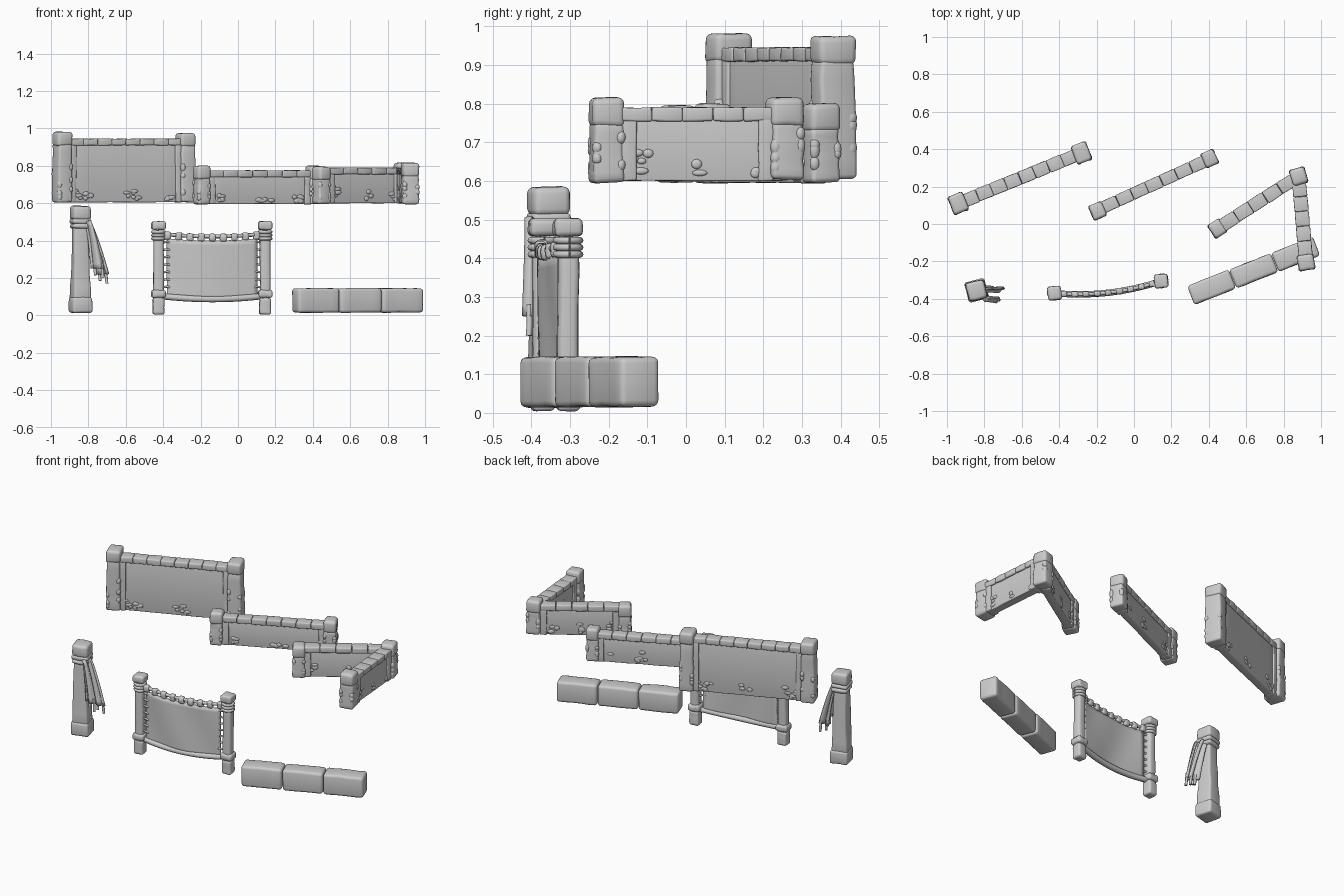
import bpy, bmesh, math, random
from mathutils import Matrix, Vector

random.seed(4)
if "Cube" in bpy.data.objects:
    bpy.data.objects.remove(bpy.data.objects["Cube"])

grey = bpy.data.materials.new("plain grey")
grey.use_nodes = True
grey.diffuse_color = (0.6, 0.6, 0.6, 1)
grey.node_tree.nodes["Principled BSDF"].inputs["Base Color"].default_value = (0.6, 0.6, 0.6, 1)


def frame(x, y, degrees):
    return Matrix.Translation((x, y, 0)) @ Matrix.Rotation(math.radians(degrees), 4, 'Z')


def finish(name, bm, place, smooth=True):
    bm.transform(place)
    bmesh.ops.recalc_face_normals(bm, faces=bm.faces)
    mesh = bpy.data.meshes.new(name)
    bm.to_mesh(mesh)
    bm.free()
    mesh.materials.append(grey)
    obj = bpy.data.objects.new(name, mesh)
    bpy.context.collection.objects.link(obj)
    for p in mesh.polygons:
        p.use_smooth = smooth
    return obj


def block(name, place, centre, size, bevel=0.012, cuts=3, wear=0.003, top=1.0):
    """Worn, rounded block, subdivided along its longest side; top scales the upper end."""
    bm = bmesh.new()
    bmesh.ops.create_cube(bm, size=1)
    axis = max(range(3), key=lambda i: size[i])
    long = [e for e in bm.edges if abs(e.verts[0].co[axis] - e.verts[1].co[axis]) > 0.5]
    bmesh.ops.subdivide_edges(bm, edges=long, cuts=cuts, use_grid_fill=True)
    for v in bm.verts:
        k = 1 + (top - 1) * (v.co.z + 0.5)
        v.co = Vector((v.co.x * size[0] * k, v.co.y * size[1] * k, v.co.z * size[2]))
        v.co += Vector([random.uniform(-wear, wear) for _ in range(3)])
    obj = finish(name, bm, place @ Matrix.Translation(centre))
    mod = obj.modifiers.new("Worn edges", 'BEVEL')
    mod.width, mod.segments, mod.angle_limit = bevel, 3, math.radians(40)
    return obj


def stones(name, place, spots):
    """Low rounded stones showing through the surface: (position, half sizes)."""
    bm = bmesh.new()
    for pos, half in spots:
        bmesh.ops.create_icosphere(bm, subdivisions=2, radius=1,
                                   matrix=Matrix.Translation(pos) @ Matrix.Diagonal((*half, 1)))
    return finish(name, bm, place)


def tube(name, place, points, radius):
    """Rounded cord along a few points."""
    curve = bpy.data.curves.new(name, 'CURVE')
    curve.dimensions = '3D'
    curve.bevel_depth, curve.bevel_resolution, curve.use_fill_caps = radius, 2, True
    spline = curve.splines.new('POLY')
    spline.points.add(len(points) - 1)
    for p, co in zip(spline.points, points):
        p.co = (*(place @ Vector(co)), 1)
    spline.use_smooth = True
    curve.materials.append(grey)
    obj = bpy.data.objects.new(name, curve)
    bpy.context.collection.objects.link(obj)


def sheet(name, place, func, nu, nv, thick):
    """Cloth surface from a function of u and v."""
    bm = bmesh.new()
    rows = [[bm.verts.new(func(i / nu, j / nv)) for i in range(nu + 1)] for j in range(nv + 1)]
    for a, b in zip(rows, rows[1:]):
        for i in range(nu):
            bm.faces.new((a[i], a[i + 1], b[i + 1], b[i]))
    obj = finish(name, bm, place)
    mod = obj.modifiers.new("Cloth thickness", 'SOLIDIFY')
    mod.thickness, mod.offset = thick, 0


def pillar(name, x, y, angle, low, high, w, d):
    place, tall = frame(x, y, angle), high - low
    cap = 0.065
    block(name + "_shaft", place, (0, 0, low + (tall - cap) / 2 + 0.005),
          (w * 0.97, d * 0.97, tall - cap + 0.01), top=0.95, cuts=5)
    block(name + "_cap", place, (0, 0, high - cap / 2), (w, d, cap + 0.01), 0.016, 1)
    spots = []
    for sx in (-1, 1):
        for sy in (-1, 1):
            for _ in range(3):
                z = low + 0.025 + random.random() * tall * 0.45
                spots.append(((sx * w * 0.36, sy * d * 0.36, z),
                              (w * 0.16, d * 0.16, random.uniform(0.014, 0.026))))
    stones(name + "_stones", place, spots)


def wall(name, a, b, low, high, thick, pillar_gap=0.04):
    a, b = Vector(a), Vector(b)
    span, mid = b - a, (a + b) / 2
    place = frame(mid.x, mid.y, math.degrees(math.atan2(span.y, span.x)))
    length = span.length - 2 * pillar_gap + 0.02
    block(name + "_panel", place, (0, 0, (low + high) / 2 - 0.01),
          (length, thick * 0.68, high - low - 0.02), 0.004, 6, 0.001)
    # segmented coping
    count = max(4, round(length / 0.085))
    step = length / count
    for i in range(count):
        block(f"{name}_coping_{i + 1}", place, ((i + 0.5) * step - length / 2, 0, high - 0.018),
              (step * 0.99, thick, 0.036), 0.006, 1, 0.0015)
    # side margins
    for s, side in ((-1, "left"), (1, "right")):
        block(f"{name}_{side}_margin", place, (s * (length / 2 - 0.02), 0, (low + high) / 2 - 0.01),
              (0.04, thick * 0.92, high - low - 0.02), 0.005, 3, 0.002)
    # exposed stones in the lower part, both faces
    spots = []
    for face in (-1, 1):
        for _ in range(round(length * 30)):
            x = random.choice((-0.4, 0.05, 0.4)) * length + random.gauss(0, 0.025)
            spots.append(((x, face * thick * 0.34, low + 0.015 + abs(random.gauss(0, 0.03))),
                          (random.uniform(0.012, 0.022), 0.006, random.uniform(0.008, 0.014))))
    stones(name + "_stones", place, spots)


# tall wall
wall("tall_wall", (-0.94, 0.11), (-0.28, 0.38), 0.605, 0.945, 0.07)
pillar("tall_left_pillar", -0.94, 0.11, 22, 0.605, 0.975, 0.085, 0.105)
pillar("tall_right_pillar", -0.28, 0.38, 22, 0.605, 0.97, 0.085, 0.105)

# low wall
wall("low_wall", (-0.195, 0.075), (0.41, 0.35), 0.595, 0.775, 0.065)
pillar("low_left_pillar", -0.195, 0.07, 24, 0.595, 0.795, 0.075, 0.085)
pillar("low_right_pillar", 0.405, 0.35, 24, 0.595, 0.795, 0.075, 0.085)

# corner wall
wall("corner_back_wall", (0.445, -0.025), (0.88, 0.255), 0.6, 0.79, 0.07)
wall("corner_side_wall", (0.88, 0.255), (0.92, -0.2), 0.6, 0.79, 0.075)
pillar("corner_left_pillar", 0.445, -0.025, 33, 0.595, 0.79, 0.075, 0.085)
pillar("corner_middle_pillar", 0.88, 0.255, 16, 0.605, 0.81, 0.085, 0.09)
pillar("corner_front_pillar", 0.92, -0.205, 10, 0.595, 0.81, 0.09, 0.085)

# stone bench
bench = frame(0.64, -0.25, 21.5)
for i, name in enumerate(("left", "middle", "right")):
    block(f"bench_{name}_stone", bench, ((i - 1) * 0.242, 0, 0.08),
          (0.238, 0.108, 0.13), 0.016, 4, 0.002)

# cloth screen
screen = frame(-0.14, -0.3375, 6.5)
half = 0.287


def bow(t):
    return -0.03 * (1 - t * t)


for s, side in ((-1, "left"), (1, "right")):
    def post(part, z, w, h, bevel=0.012):
        block(f"screen_{side}_{part}", screen, (s * half, 0, z), (w, w, h), bevel, 4, 0.002)
    post("post", 0.23, 0.054, 0.45, 0.016)
    post("post_foot", 0.05, 0.06, 0.09)
    post("post_cap", 0.48, 0.073, 0.046, 0.014)
    post("lower_binding", 0.115, 0.075, 0.042, 0.015)
    for k in range(3):
        ring = [(s * half + 0.031 * math.cos(t * math.pi / 6), 0.031 * math.sin(t * math.pi / 6),
                 0.41 + k * 0.018) for t in range(13)]
        tube(f"screen_{side}_rope_{k + 1}", screen, ring, 0.009)
    # side laces
    for k in range(7):
        z = 0.15 + k * 0.04
        tube(f"screen_{side}_lace_{k + 1}", screen,
             [(s * 0.262, 0, z), (s * 0.24, bow(0.86) - 0.006, z + 0.004), (s * 0.228, bow(0.82), z)], 0.006)

sheet("screen_cloth", screen,
      lambda u, v: ((2 * u - 1) * 0.243, bow((2 * u - 1) * 0.85) + 0.004 * math.sin(9 * u + 3 * v),
                    0.095 + v * 0.315 - 0.01 * (1 - (2 * u - 1) ** 2)), 20, 12, 0.01)
for name, z, sag, radius in (("top_cord", 0.437, 0.015, 0.010), ("bottom_roll", 0.105, 0.018, 0.017)):
    tube("screen_" + name, screen,
         [(t / 8 * half, bow(t / 8), z - sag * (1 - (t / 8) ** 2)) for t in range(-8, 9)], radius)
# cloth loops over the top cord
for k in range(-4, 5):
    t = k / 4.8
    z = 0.422 + 0.015 * t * t
    block(f"screen_loop_{k + 5}", screen, (t * half, bow(t), z - 0.006), (0.036, 0.03, 0.042), 0.01, 1)

# standing post with draped cloth
stand = frame(-0.843, -0.355, 14)
block("stand_shaft", stand, (0, 0, 0.29), (0.098, 0.098, 0.42), 0.012, 5, top=0.75)
block("stand_base", stand, (0, 0, 0.055), (0.112, 0.108, 0.085), 0.014, 1)
block("stand_cap", stand, (0, 0, 0.548), (0.098, 0.098, 0.074), 0.016, 1)
for k in range(2):
    block(f"stand_binding_{k + 1}", stand, (0, 0, 0.503 - k * 0.026), (0.1, 0.1, 0.026), 0.012, 1)

for n, (y, spread, low) in enumerate(((-0.052, 0.05, 0.25), (-0.005, 0.085, 0.22))):
    def drape(u, v):
        z = 0.505 - v * (0.505 - low)
        x = 0.03 + spread * v ** 0.7 + (u - 0.5) * (0.025 + 0.04 * v)
        return (x, y - 0.02 * v + 0.012 * math.sin(u * 8 + n) - 0.02 * (u - 0.5), z)
    sheet(f"drape_{n + 1}", stand, drape, 10, 10, 0.014)
    for k, u in enumerate((0.25, 0.8)):
        end = Vector(drape(u, 1))
        tube(f"drape_{n + 1}_tassel_{k + 1}", stand,
             [end + Vector((0, 0, 0.03)), end + Vector((0.004, 0, -0.02)),
              end + Vector((0.006, -0.003, -0.035 - 0.015 * k))], 0.008)
